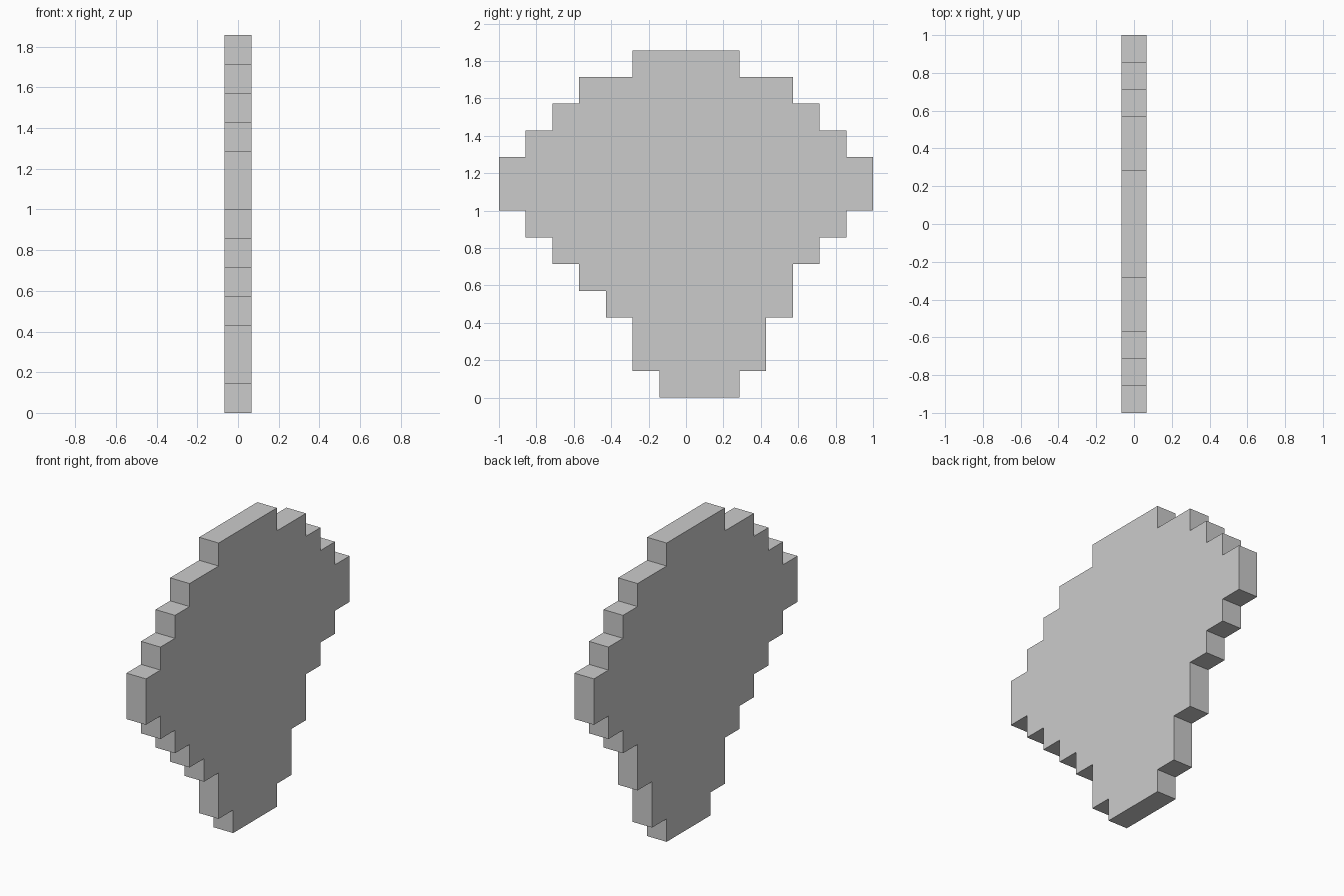
import bpy, bmesh

if "Cube" in bpy.data.objects:
    bpy.data.objects.remove(bpy.data.objects["Cube"])

CELL = 1 / 7          # size of one step
HALF = 0.067          # half thickness

# Stepped outline: (left, right, top) of each band, in steps, from the bottom up
bands = [(-1, 2, 1), (-2, 3, 3), (-3, 4, 4), (-4, 4, 5), (-5, 5, 6), (-6, 6, 7),
         (-7, 7, 9), (-6, 6, 10), (-5, 5, 11), (-4, 4, 12), (-2, 2, 13)]

left, right, base = [], [], 0
for l, r, top in bands:
    left += [(l, base), (l, top)]
    right += [(r, base), (r, top)]
    base = top

# Drop points that continue a straight side
def corners(points):
    n = len(points)
    return [p for i, p in enumerate(points)
            if not any(points[i - 1][k] == p[k] == points[(i + 1) % n][k] for k in (0, 1))]

unique = list(dict.fromkeys(right + left[::-1]))
outline = corners(unique)

# Extrude the outline into a flat plate
bm = bmesh.new()
face = bm.faces.new([bm.verts.new((-HALF, y * CELL, z * CELL)) for y, z in outline])
ext = bmesh.ops.extrude_face_region(bm, geom=[face], use_keep_orig=True)
bmesh.ops.translate(bm, vec=(2 * HALF, 0, 0),
                    verts=[v for v in ext["geom"] if isinstance(v, bmesh.types.BMVert)])
bmesh.ops.recalc_face_normals(bm, faces=bm.faces)

mesh = bpy.data.meshes.new("stepped_plate")
bm.to_mesh(mesh)
bm.free()
plate = bpy.data.objects.new("stepped_plate", mesh)
bpy.context.collection.objects.link(plate)
